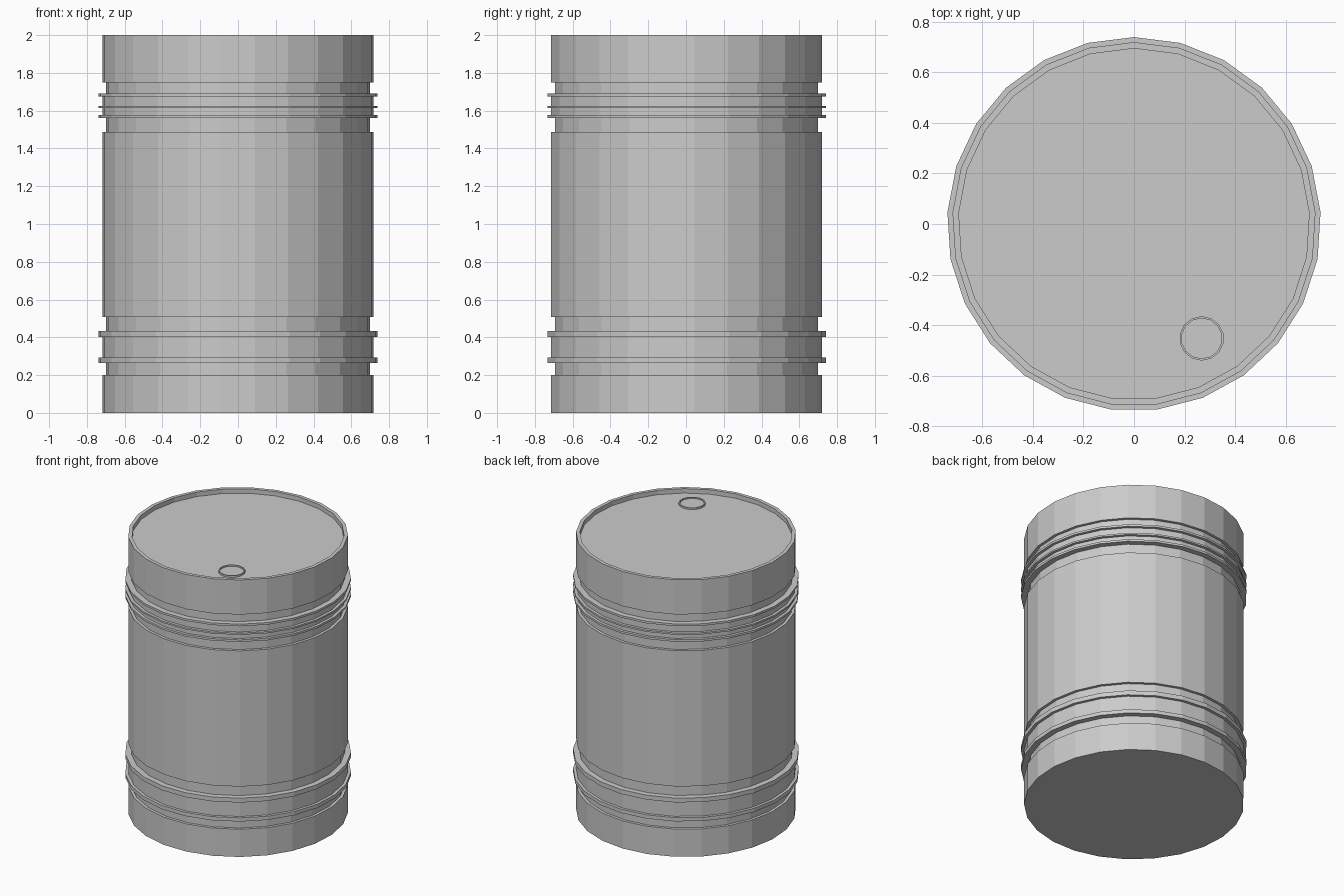
import bpy
import bmesh
from math import sin, cos, pi

if "Cube" in bpy.data.objects:
    bpy.data.objects.remove(bpy.data.objects["Cube"])


def lathe(name, profile, sides, centre=(0, 0, 0)):
    """Revolve (radius, z) points around z; both ends are capped with an n-gon."""
    bm = bmesh.new()
    rings = []
    for r, z in profile:
        rings.append([bm.verts.new((r * sin(2 * pi * i / sides),
                                    r * cos(2 * pi * i / sides), z))
                      for i in range(sides)])
    for a, b in zip(rings, rings[1:]):
        for i in range(sides):
            j = (i + 1) % sides
            bm.faces.new((a[i], a[j], b[j], b[i]))
    bm.faces.new(rings[0])
    bm.faces.new(rings[-1])
    bmesh.ops.recalc_face_normals(bm, faces=bm.faces)
    mesh = bpy.data.meshes.new(name)
    bm.to_mesh(mesh)
    bm.free()
    obj = bpy.data.objects.new(name, mesh)
    obj.location = centre
    bpy.context.collection.objects.link(obj)
    return obj


WALL, GROOVE, HOOP = 0.72, 0.70, 0.74

# Drum wall: each band is (radius, top height), stacked from the ground up
bands = [
    (WALL, 0.20), (GROOVE, 0.265), (HOOP, 0.292), (WALL, 0.402),
    (HOOP, 0.434), (GROOVE, 0.508), (WALL, 1.488), (GROOVE, 1.562),
    (HOOP, 1.577), (WALL, 1.613), (HOOP, 1.625), (WALL, 1.675),
    (HOOP, 1.69), (GROOVE, 1.75), (WALL, 2.0),
]
profile, z = [], 0.0
for radius, top in bands:
    profile += [(radius, z), (radius, top)]
    z = top

# Rim and sunken lid
LID = 1.968
profile += [(0.695, 2.0), (0.695, LID)]
lathe("drum_body", profile, 25)

# Filler cap with a thin raised lip
lathe("filler_cap",
      [(0.088, 0), (0.088, 0.012), (0.08, 0.012), (0.08, 0.003)],
      14, (0.268, -0.453, LID))
